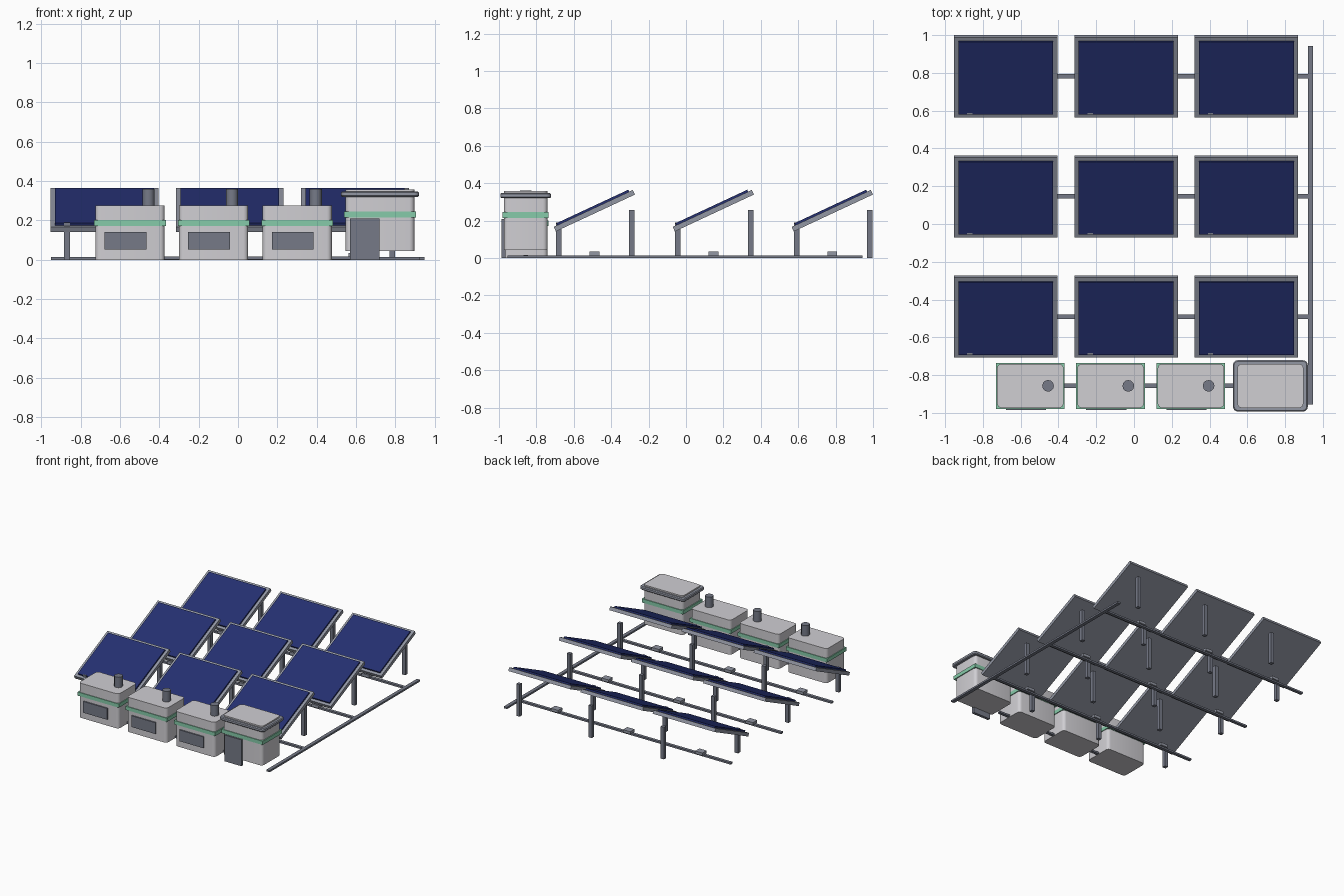
import bpy, bmesh, math
from mathutils import Matrix, Vector

if "Cube" in bpy.data.objects:
    bpy.data.objects.remove(bpy.data.objects["Cube"], do_unlink=True)


def material(name, rgb):
    m = bpy.data.materials.new(name)
    m.use_nodes = True
    m.diffuse_color = (*rgb, 1)
    m.node_tree.nodes["Principled BSDF"].inputs["Base Color"].default_value = (*rgb, 1)
    return m


wall = material("pale wall", (0.63, 0.62, 0.65))
dark = material("dark steel", (0.18, 0.195, 0.245))
light = material("light steel", (0.29, 0.31, 0.37))
green = material("green trim", (0.24, 0.60, 0.40))
blue = material("solar blue", (0.018, 0.029, 0.165))


def finish(bm, name, mat):
    bmesh.ops.recalc_face_normals(bm, faces=bm.faces)
    me = bpy.data.meshes.new(name)
    bm.to_mesh(me)
    bm.free()
    me.materials.append(mat)
    ob = bpy.data.objects.new(name, me)
    bpy.context.collection.objects.link(ob)
    return ob


def smooth(ob):
    bpy.ops.object.select_all(action="DESELECT")
    ob.select_set(True)
    bpy.context.view_layer.objects.active = ob
    bpy.ops.object.shade_smooth_by_angle(angle=math.radians(35))


def box(name, mat, x, y, z, size, radius=0, rim=0, tilt=0):
    """Box centred on x, y, z; radius rounds upright edges, rim the others."""
    bm = bmesh.new()
    bmesh.ops.create_cube(bm, size=1)
    bmesh.ops.scale(bm, vec=size, verts=bm.verts)
    if radius:
        upright = [e for e in bm.edges
                   if abs(e.verts[0].co.z - e.verts[1].co.z) > size[2] / 2]
        bmesh.ops.bevel(bm, geom=upright, offset=radius, segments=4,
                        profile=0.5, affect="EDGES")
    if rim:
        level = [e for e in bm.edges
                 if abs(e.verts[0].co.z - e.verts[1].co.z) < 0.001]
        bmesh.ops.bevel(bm, geom=level, offset=rim, segments=1, affect="EDGES")
    bmesh.ops.transform(bm, matrix=Matrix.Translation((x, y, z))
                        @ Matrix.Rotation(tilt, 4, "X"), verts=bm.verts)
    ob = finish(bm, name, mat)
    if radius:
        smooth(ob)
    return ob


def span(name, mat, lo, hi, **kw):
    """Box between two corners."""
    lo, hi = Vector(lo), Vector(hi)
    return box(name, mat, *((lo + hi) / 2), hi - lo, **kw)


def upright(name, mat, x, y, z0, z1, radius):
    bm = bmesh.new()
    bmesh.ops.create_cone(bm, cap_ends=True, segments=12, radius1=radius,
                          radius2=radius, depth=z1 - z0)
    bmesh.ops.translate(bm, vec=(x, y, (z0 + z1) / 2), verts=bm.verts)
    smooth(finish(bm, name, mat))


# Solar array: three rows of three tilted panels on posts
TILT = math.radians(25)
normal = Vector((0, -math.sin(TILT), math.cos(TILT)))
for row in range(3):
    y = -0.49 + row * 0.636
    span("row_conduit", dark, (-0.95, y - 0.012, 0), (0.93, y + 0.012, 0.014))
    for col in range(3):
        x = -0.679 + col * 0.637
        centre = Vector((x, y, 0.253))
        box("panel_frame", light, *centre, (0.548, 0.467, 0.027), tilt=TILT)
        glass = centre + normal * 0.0175
        box("panel_cells", blue, *glass, (0.502, 0.424, 0.015), tilt=TILT)
        box("front_post", dark, x - 0.19, y - 0.19, 0.095, (0.029, 0.029, 0.19))
        box("back_post", dark, x + 0.19, y + 0.201, 0.128, (0.029, 0.029, 0.256))
        box("junction_box", light, x, y, 0.023, (0.064, 0.053, 0.022))

# Main conduit along the left side
span("main_conduit", dark, (0.92, -0.955, 0), (0.948, 0.943, 0.014))

# Row of equipment units
UNIT_Y = -0.857
for i in range(3):
    x = -0.549 + i * 0.425
    box("unit_body", wall, x, UNIT_Y, 0.138, (0.352, 0.234, 0.276), radius=0.025)
    box("unit_band", green, x, UNIT_Y, 0.187, (0.364, 0.244, 0.029))
    box("unit_window", dark, x - 0.023, UNIT_Y - 0.119, 0.097, (0.212, 0.016, 0.09))
    upright("unit_vent", dark, x + 0.094, UNIT_Y, 0.27, 0.36, 0.031)
    box("unit_link", dark, x + 0.213, UNIT_Y, 0.009, (0.12, 0.024, 0.014))

# Control cabin at the end of the row
CABIN_X = 0.722
box("cabin_body", wall, CABIN_X, UNIT_Y, 0.201, (0.35, 0.234, 0.314), radius=0.025)
box("cabin_band", green, CABIN_X, UNIT_Y, 0.23, (0.364, 0.246, 0.03))
box("cabin_roof_rim", light, CABIN_X, UNIT_Y, 0.334, (0.396, 0.272, 0.027),
    radius=0.026, rim=0.006)
span("cabin_door", dark, (0.57, -0.987, 0), (0.72, -0.965, 0.21))
